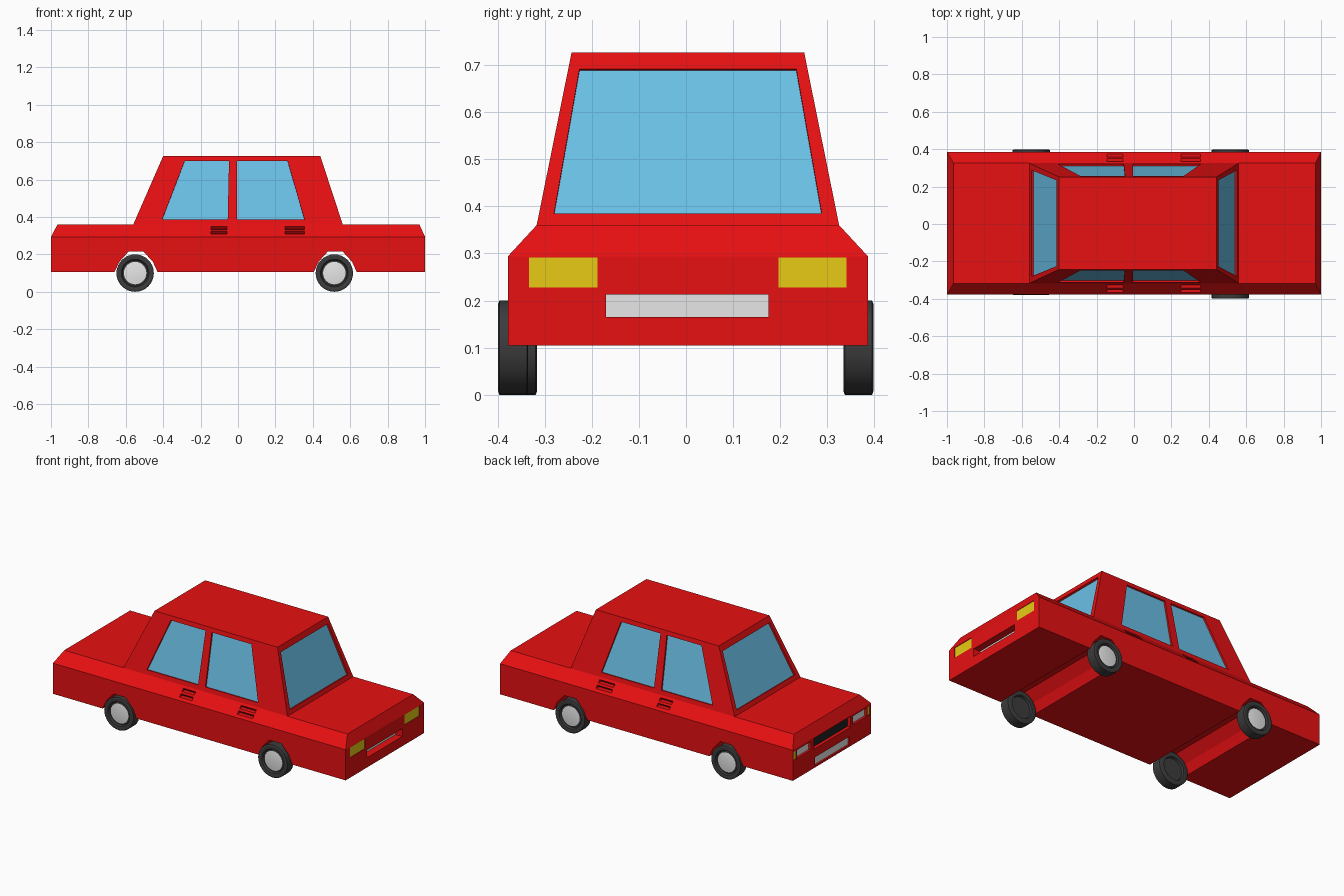
import bpy, bmesh, math
from mathutils import Vector

if "Cube" in bpy.data.objects:
    bpy.data.objects.remove(bpy.data.objects["Cube"])


def material(name, rgb):
    m = bpy.data.materials.new(name)
    m.use_nodes = True
    m.diffuse_color = (*rgb, 1)
    m.node_tree.nodes["Principled BSDF"].inputs["Base Color"].default_value = (*rgb, 1)
    return m


MATS = [material("red_paint", (0.8, 0.005, 0.006)),
        material("window_blue", (0.17, 0.62, 0.93)),
        material("lamp_yellow", (0.8, 0.6, 0.007)),
        material("light_grey", (0.8, 0.8, 0.8)),
        material("grille_black", (0.015, 0.015, 0.015)),
        material("tyre_grey", (0.045, 0.045, 0.045))]
RED, BLUE, YELLOW, GREY, BLACK, TYRE = range(len(MATS))
MID_Y = 0.004


def make_object(name, bm):
    bmesh.ops.recalc_face_normals(bm, faces=bm.faces)
    mesh = bpy.data.meshes.new(name)
    bm.to_mesh(mesh)
    bm.free()
    for m in MATS:
        mesh.materials.append(m)
    obj = bpy.data.objects.new(name, mesh)
    bpy.context.scene.collection.objects.link(obj)
    return obj


def bridge(bm, loops, last_colour=RED):
    """Join matching point loops into a closed solid; colour the final cap."""
    rings = [[bm.verts.new(p) for p in loop] for loop in loops]
    n = len(rings[0])
    for a, b in zip(rings, rings[1:]):
        for i in range(n):
            bm.faces.new((a[i], a[(i + 1) % n], b[(i + 1) % n], b[i]))
    bm.faces.new(rings[0])
    bm.faces.new(rings[-1]).material_index = last_colour


def rectangle(x0, x1, half_y, z):
    return [(x, MID_Y + y, z) for x, y in
            ((x0, -half_y), (x1, -half_y), (x1, half_y), (x0, half_y))]


def recess(bm, quad, outward, depth, colour):
    """Cutter whose inner face leaves a coloured panel sunk by depth."""
    pts = [Vector(p) for p in quad]
    n = (pts[1] - pts[0]).cross(pts[2] - pts[0]).normalized()
    if n.dot(Vector(outward)) < 0:
        n = -n
    bridge(bm, [[p + n * 0.02 for p in pts], [p - n * depth for p in pts]], colour)


def end_panel(bm, end, y0, y1, z0, z1, depth, colour):
    quad = [(end, y0, z0), (end, y1, z0), (end, y1, z1), (end, y0, z1)]
    recess(bm, quad, (end, 0, 0), depth, colour)


def carve(obj, bm):
    cutter = make_object("cutter", bm)
    cutter.hide_render = True
    mod = obj.modifiers.new("carve", "BOOLEAN")
    mod.operation, mod.solver, mod.object = "DIFFERENCE", "EXACT", cutter
    mod.material_mode = "TRANSFER"
    graph = bpy.context.evaluated_depsgraph_get()
    mesh = bpy.data.meshes.new_from_object(obj.evaluated_get(graph))
    obj.modifiers.clear()
    obj.data = mesh
    bpy.data.objects.remove(cutter)


# Lower body with bevelled shoulders
bm = bmesh.new()
bridge(bm, [rectangle(-1, 1, 0.382, 0.105), rectangle(-1, 1, 0.382, 0.294),
            rectangle(-0.965, 0.97, 0.321, 0.36)])
body = make_object("body", bm)

cut = bmesh.new()
# Wheel arches running across the full width
ARCH = [(-0.115, 0.05), (-0.115, 0.105), (-0.09, 0.16), (-0.04, 0.215),
        (0.04, 0.215), (0.09, 0.16), (0.115, 0.105), (0.115, 0.05)]
for cx in (-0.545, 0.52):
    bridge(cut, [[(cx + x, y, z) for x, z in ARCH] for y in (-0.5, 0.5)])
# Door handle slots in the shoulders
for s in (-1, 1):
    for x0, x1 in ((-0.145, -0.06), (0.25, 0.355)):
        for z in (0.308, 0.333):
            edge = 0.382 - (z - 0.294) * 0.92
            shape = [(edge + 0.03, z), (edge - 0.03, z),
                     (edge - 0.015, z + 0.016), (edge + 0.03, z + 0.016)]
            bridge(cut, [[(x, MID_Y + s * y, h) for y, h in shape] for x in (x0, x1)])
# Lamps, grille and number plates
for s in (-1, 1):
    end_panel(cut, 1, MID_Y + s * 0.192, MID_Y + s * 0.337, 0.228, 0.291, 0.003, YELLOW)
    end_panel(cut, -1, MID_Y + s * 0.205, MID_Y + s * 0.34, 0.228, 0.28, 0.015, GREY)
    end_panel(cut, -1, MID_Y + s * 0.346, MID_Y + s * 0.374, 0.228, 0.28, 0.004, YELLOW)
end_panel(cut, 1, -0.17, 0.175, 0.165, 0.213, 0.045, GREY)
end_panel(cut, -1, -0.178, 0.178, 0.222, 0.288, 0.02, BLACK)
end_panel(cut, -1, -0.165, 0.17, 0.117, 0.168, 0.01, GREY)
carve(body, cut)

# Cabin with sunken windows
bm = bmesh.new()
bridge(bm, [rectangle(-0.56, 0.56, 0.321, 0.36), rectangle(-0.4, 0.44, 0.247, 0.726)])
cabin = make_object("cabin", bm)


def slope(z, low, high):
    return low + (high - low) * (z - 0.36) / 0.366


cut = bmesh.new()
SIDE_WINDOWS = [[(-0.405, 0.387), (-0.055, 0.387), (-0.048, 0.7), (-0.285, 0.7)],
                [(-0.005, 0.387), (0.355, 0.387), (0.265, 0.7), (-0.005, 0.7)]]
for s in (-1, 1):
    for window in SIDE_WINDOWS:
        quad = [(x, MID_Y + s * slope(z, 0.321, 0.247), z) for x, z in window]
        recess(cut, quad, (0, s, 0), 0.01, BLUE)
for low, high in ((-0.56, -0.4), (0.56, 0.44)):
    quad = [(slope(z, low, high), MID_Y + y, z) for y, z in
            ((-0.284, 0.385), (0.284, 0.385), (0.23, 0.692), (-0.23, 0.692))]
    recess(cut, quad, (low, 0, 0), 0.012, BLUE)
carve(cabin, cut)

# Wheels: turned profile of (radius, outward offset), hub first
PROFILE = [(0, 0.022), (0.06, 0.022), (0.068, 0.02), (0.074, 0.03), (0.092, 0.032),
           (0.1, 0.029), (0.1, -0.029), (0.092, -0.032), (0.07, -0.032),
           (0.066, -0.018), (0, -0.018)]


def wheel(name, x, y, side, steps=32):
    bm = bmesh.new()
    rings = []
    for r, d in PROFILE:
        rings.append([bm.verts.new((x + r * math.cos(a), y + side * d, 0.1 + r * math.sin(a)))
                      for a in (i * math.tau / steps for i in range(steps))])
    for k, (a, b) in enumerate(zip(rings, rings[1:])):
        for i in range(steps):
            j = (i + 1) % steps
            f = bm.faces.new((a[i], a[j], b[j], b[i]))
            f.material_index = GREY if k == 0 else TYRE
    bmesh.ops.remove_doubles(bm, verts=bm.verts, dist=0.0001)
    obj = make_object(name, bm)
    bpy.ops.object.select_all(action="DESELECT")
    obj.select_set(True)
    bpy.context.view_layer.objects.active = obj
    bpy.ops.object.shade_smooth_by_angle(angle=math.radians(25))


wheel("nose_wheel_near", -0.55, -0.348, -1)
wheel("tail_wheel_near", 0.515, -0.367, -1)
wheel("nose_wheel_far", -0.55, 0.366, 1)
wheel("tail_wheel_far", 0.515, 0.366, 1)
